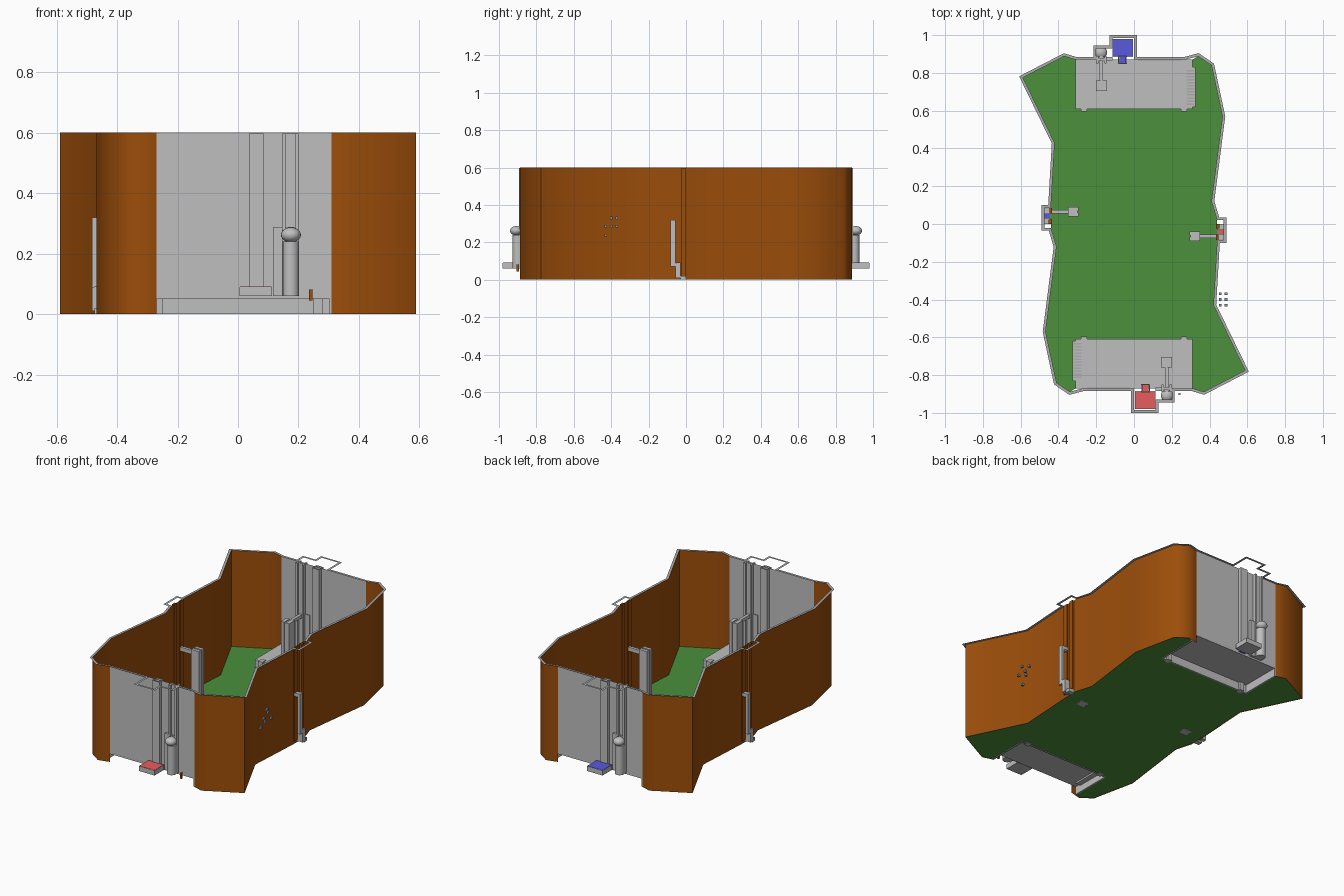
import bpy, bmesh, math
from mathutils import Vector, Matrix

if "Cube" in bpy.data.objects:
    bpy.data.objects.remove(bpy.data.objects["Cube"])


def mat(name, c):
    m = bpy.data.materials.new(name)
    m.diffuse_color = (*c, 1)
    m.use_nodes = True
    m.node_tree.nodes["Principled BSDF"].inputs["Base Color"].default_value = m.diffuse_color
    return m


ORANGE = mat("orange wall", (0.33, 0.075, 0.003))
GREEN = mat("green floor", (0.07, 0.28, 0.045))
GREY = mat("light grey", (0.52, 0.52, 0.52))
TRIM = mat("mid grey", (0.42, 0.42, 0.42))
RED = mat("red button", (0.80, 0.11, 0.11))
BLUE = mat("blue button", (0.10, 0.10, 0.73))
DOT = mat("slate dots", (0.25, 0.32, 0.40))

TURN = Matrix.Rotation(math.pi, 4, 'Z')


def finish(bm, name, material, turned=False, smooth=None):
    if turned:
        bm.transform(TURN)
    me = bpy.data.meshes.new(name)
    bm.to_mesh(me)
    bm.free()
    me.materials.append(material)
    ob = bpy.data.objects.new(name, me)
    bpy.context.collection.objects.link(ob)
    if smooth:
        bpy.ops.object.select_all(action='DESELECT')
        ob.select_set(True)
        bpy.context.view_layer.objects.active = ob
        bpy.ops.object.shade_smooth_by_angle(angle=math.radians(smooth))
    return ob


def boxes(name, material, specs, turned=False):
    """Boxes given as (x0, x1, y0, y1, z0, z1), joined in one object."""
    bm = bmesh.new()
    for x0, x1, y0, y1, z0, z1 in specs:
        m = Matrix.Translation(((x0 + x1) / 2, (y0 + y1) / 2, (z0 + z1) / 2)) @ \
            Matrix.Diagonal((x1 - x0, y1 - y0, z1 - z0, 1))
        bmesh.ops.create_cube(bm, size=1, matrix=m)
    return finish(bm, name, material, turned)


def sheet(name, material, pts, z0, z1, turned=False):
    """Upright sheet along an open path, facing the inside of the arena."""
    bm = bmesh.new()
    lo = [bm.verts.new((x, y, z0)) for x, y in pts]
    hi = [bm.verts.new((x, y, z1)) for x, y in pts]
    for i in range(len(pts) - 1):
        bm.faces.new((hi[i], hi[i + 1], lo[i + 1], lo[i]))
    return finish(bm, name, material, turned, 60)


def both(half):
    return half + [(-x, -y) for x, y in half]


# Half outlines; the arena repeats after a half turn
SIDE_A = [(0.31, -0.87), (0.37, -0.888), (0.588, -0.775), (0.42, -0.43), (0.44, -0.085)]
SIDE_B = [(0.44, 0.02), (0.41, 0.12), (0.468, 0.57), (0.41, 0.84), (0.34, 0.888)]
BAY_F = [(-0.27, -0.87), (0.0, -0.87), (0.0, -0.985), (0.115, -0.985),
         (0.115, -0.93), (0.2, -0.93), (0.2, -0.87)]
BAY_S = [(0.475, -0.085), (0.475, 0.02)]

# Floor, notched around both platforms
floor_pts = both([(-0.31, -0.87), (-0.31, -0.61), (0.31, -0.61)] + SIDE_A + SIDE_B)
bm = bmesh.new()
f = bm.faces.new([bm.verts.new((x, y, 0.003)) for x, y in floor_pts])
bmesh.ops.triangulate(bm, faces=[f])
finish(bm, "floor", GREEN)

# Flat rim along the top edge
path = [Vector(p) for p in both(BAY_F + SIDE_A + BAY_S + SIDE_B)]
bm = bmesh.new()
inner, outer = [], []
for i, p in enumerate(path):
    d0 = (p - path[i - 1]).normalized()
    d1 = (path[(i + 1) % len(path)] - p).normalized()
    n0, n1 = Vector((d0.y, -d0.x)), Vector((d1.y, -d1.x))
    off = (n0 + n1) / (1 + n0.dot(n1)) * 0.015
    inner.append(bm.verts.new((p.x, p.y, 0.6)))
    outer.append(bm.verts.new((p.x + off.x, p.y + off.y, 0.6)))
for i in range(len(path)):
    j = (i + 1) % len(path)
    bm.faces.new((inner[i], outer[i], outer[j], inner[j]))
finish(bm, "top_rim", TRIM)

for turned, colour in ((False, RED), (True, BLUE)):
    t = turned
    tag = "_back" if t else "_front"

    # Walls
    sheet("side_wall" + tag, ORANGE, SIDE_A + SIDE_B + [(0.27, 0.87)], 0, 0.6, t)
    sheet("end_wall" + tag, GREY, [(-0.27, -0.87), (0.31, -0.87)], 0.06, 0.6, t)

    # Platform: thin deck, inner skirts, feet
    boxes("platform" + tag, GREY, [
        (-0.31, 0.31, -0.87, -0.61, 0.05, 0.06), (-0.31, 0.31, -0.618, -0.61, 0, 0.06),
        (-0.31, -0.302, -0.87, -0.61, 0, 0.06), (0.302, 0.31, -0.87, -0.61, 0, 0.06),
        (-0.28, -0.25, -0.63, -0.595, 0, 0.064), (0.25, 0.28, -0.63, -0.595, 0, 0.064)], t)
    # Grille at the platform end
    boxes("grille_frame" + tag, GREY, [(-0.325, -0.27, -0.83, -0.62, 0.04, 0.066)], t)
    boxes("grille_slats" + tag, TRIM, [
        (-0.32, -0.278, -0.815 + k * 0.016, -0.807 + k * 0.016, 0.06, 0.071)
        for k in range(12)], t)
    boxes("platform_edge_bar" + tag, TRIM, [(-0.25, -0.02, -0.87, -0.864, 0.06, 0.066)], t)

    # Button box outside the end wall, coloured on top only
    boxes("button_base" + tag, GREY, [(0.005, 0.113, -0.98, -0.885, 0.06, 0.09)], t)
    boxes("button_top" + tag, colour, [(0.007, 0.111, -0.978, -0.89, 0.09, 0.0915)], t)
    boxes("button_tab" + tag, colour, [(0.042, 0.078, -0.887, -0.853, 0.06, 0.093)], t)

    # Channels up the end wall; the button channel is hollow
    boxes("end_channels" + tag, GREY, [
        (0.036, 0.041, -0.89, -0.85, 0.06, 0.598), (0.079, 0.084, -0.89, -0.85, 0.06, 0.598),
        (0.036, 0.084, -0.892, -0.888, 0.092, 0.598), (0.036, 0.084, -0.852, -0.848, 0.06, 0.598),
        (0.145, 0.157, -0.89, -0.85, 0.06, 0.598), (0.188, 0.2, -0.89, -0.85, 0.06, 0.598),
        (0.157, 0.188, -0.878, -0.862, 0.28, 0.598),
        (0.115, 0.2, -0.885, -0.865, 0.06, 0.288)], t)

    # Plunger: column and rounded knob
    bm = bmesh.new()
    bmesh.ops.create_cone(bm, cap_ends=True, segments=20, radius1=0.027, radius2=0.027, depth=0.18,
                          matrix=Matrix.Translation((0.175, -0.9, 0.15)))
    bmesh.ops.create_uvsphere(bm, u_segments=20, v_segments=10, radius=0.033,
                              matrix=Matrix.Translation((0.175, -0.908, 0.262)) @
                              Matrix.Diagonal((1, 1, 0.75, 1)))
    finish(bm, "plunger" + tag, GREY, t, 40)

    # Inner H-section post with arm through the end wall
    boxes("end_post" + tag, GREY, [
        (0.142, 0.165, -0.76, -0.705, 0.06, 0.29), (0.177, 0.2, -0.76, -0.705, 0.06, 0.29),
        (0.165, 0.177, -0.757, -0.708, 0.06, 0.285),
        (0.163, 0.182, -0.9, -0.74, 0.262, 0.282)], t)
    # Matching post and arm at the side wall
    boxes("side_post" + tag, GREY, [
        (0.295, 0.35, -0.09, -0.07, 0, 0.33), (0.295, 0.35, -0.06, -0.04, 0, 0.33),
        (0.298, 0.347, -0.07, -0.06, 0, 0.325),
        (0.33, 0.465, -0.074, -0.056, 0.29, 0.315)], t)

    # Side slot: plate, latch, runners
    boxes("side_plate" + tag, GREY, [(0.467, 0.483, -0.082, -0.055, 0.07, 0.32),
                                     (0.44, 0.467, -0.082, -0.055, 0.30, 0.318),
                                     (0.44, 0.483, -0.055, -0.03, 0.01, 0.09),
                                     (0.44, 0.475, -0.03, 0.0, 0.0, 0.02)], t)
    boxes("side_latch" + tag, colour, [(0.445, 0.475, -0.052, -0.033, 0.09, 0.0915)], t)
    boxes("side_runners" + tag, ORANGE, [(0.435, 0.447, -0.085, -0.055, 0.02, 0.598),
                                         (0.435, 0.452, -0.025, 0.0, 0.02, 0.598)], t)

# Small peg near the front corner
boxes("peg", ORANGE, [(0.235, 0.246, -0.905, -0.894, 0.045, 0.080)])
boxes("peg_cap", GREY, [(0.235, 0.246, -0.905, -0.894, 0.080, 0.083)])

# Cluster of floating dots on the right
boxes("dots", DOT, [
    (x - 0.007, x + 0.007, y - 0.007, y + 0.007, z - 0.007, z + 0.007)
    for x, y, z in ((0.457, -0.43, 0.237), (0.487, -0.43, 0.285), (0.457, -0.40, 0.285),
                    (0.487, -0.37, 0.285), (0.487, -0.40, 0.33), (0.457, -0.37, 0.33))])
